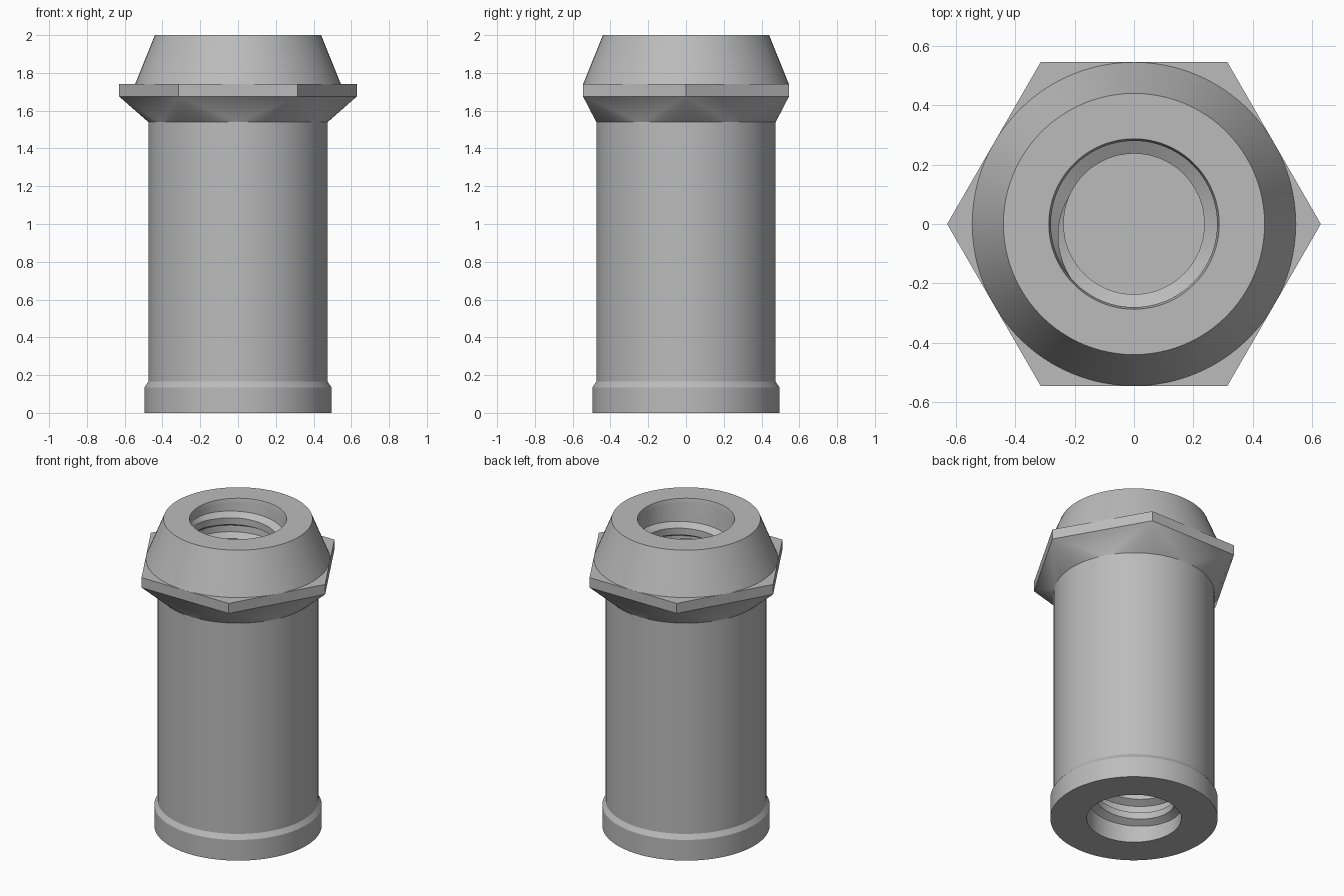
import bpy, bmesh, math
from mathutils import Vector

cube = bpy.data.objects.get("Cube")
if cube:
    bpy.data.objects.remove(cube, do_unlink=True)

SEG = 96
BORE = 0.28

steel = bpy.data.materials.new("grey steel")
steel.use_nodes = True
GREY = (0.5, 0.5, 0.5, 1)
steel.diffuse_color = GREY
steel.node_tree.nodes["Principled BSDF"].inputs["Base Color"].default_value = GREY


def finish(bm, name, angle=25):
    """Turn a bmesh into a shaded, coloured object."""
    mesh = bpy.data.meshes.new(name)
    bm.to_mesh(mesh)
    bm.free()
    mesh.materials.append(steel)
    obj = bpy.data.objects.new(name, mesh)
    bpy.context.collection.objects.link(obj)
    bpy.ops.object.select_all(action='DESELECT')
    obj.select_set(True)
    bpy.context.view_layer.objects.active = obj
    bpy.ops.object.shade_smooth_by_angle(angle=math.radians(angle))
    return obj


def polar(r, a, z):
    return Vector((r * math.cos(a), r * math.sin(a), z))


def lathe(name, profile):
    """Spin a closed (radius, height) loop, listed counter-clockwise, about z."""
    bm = bmesh.new()
    rings = [[bm.verts.new(polar(r, math.tau * i / SEG, z)) for i in range(SEG)]
             for r, z in profile]
    for k, low in enumerate(rings):
        high = rings[(k + 1) % len(rings)]
        for i in range(SEG):
            j = (i + 1) % SEG
            bm.faces.new((low[i], low[j], high[j], high[i]))
    return finish(bm, name)


# Hollow sleeve with foot flange, tapered head and countersunk bore
lathe("sleeve", [(BORE, 0), (0.495, 0), (0.495, 0.135), (0.475, 0.165),
                 (0.475, 1.74), (0.545, 1.74), (0.44, 2), (0.287, 2), (BORE, 1.97)])


# Hexagonal collar: flat underside triangles alternate with conical fans
def hex_collar():
    bm = bmesh.new()
    radius = 0.545 / math.cos(math.pi / 6)
    corners = [math.tau * i / 6 for i in range(6)]
    top = [bm.verts.new(polar(radius, a, 1.74)) for a in corners]
    mid = [bm.verts.new(polar(radius, a, 1.675)) for a in corners]
    ring = [bm.verts.new(polar(0.475, math.tau * i / SEG, 1.54)) for i in range(SEG)]
    step = SEG // 6
    bm.faces.new(top)
    for c in range(6):
        n = (c + 1) % 6
        bm.faces.new((mid[c], mid[n], top[n], top[c]))
        bm.faces.new((ring[c * step + step // 2], mid[n], mid[c]))
        for i in range(c * step - step // 2, c * step + step // 2):
            bm.faces.new((ring[i % SEG], ring[(i + 1) % SEG], mid[c]))
    return finish(bm, "hex_collar", 15)


hex_collar()


# Internal screw thread: a ridge swept along a helix, fading out at both ends
def thread(pitch=0.135, start=0.07, end=1.91, crest=0.237):
    bm = bmesh.new()
    per_turn = 64
    steps = round((end - start) / pitch * per_turn)
    rows = []
    for s in range(steps + 1):
        a = math.tau * s / per_turn
        z = start + pitch * s / per_turn
        fade = min(1, s / 12, (steps - s) / 12)
        outer = BORE + 0.003
        inner = outer + (crest - outer) * fade
        rows.append([bm.verts.new(polar(r, a, z + dz)) for r, dz in
                     ((outer, -0.048), (inner, -0.022), (inner, 0.022), (outer, 0.048))])
    for p, q in zip(rows, rows[1:]):
        for k in range(3):
            bm.faces.new((p[k], p[k + 1], q[k + 1], q[k]))
    return finish(bm, "internal_thread")


thread()
